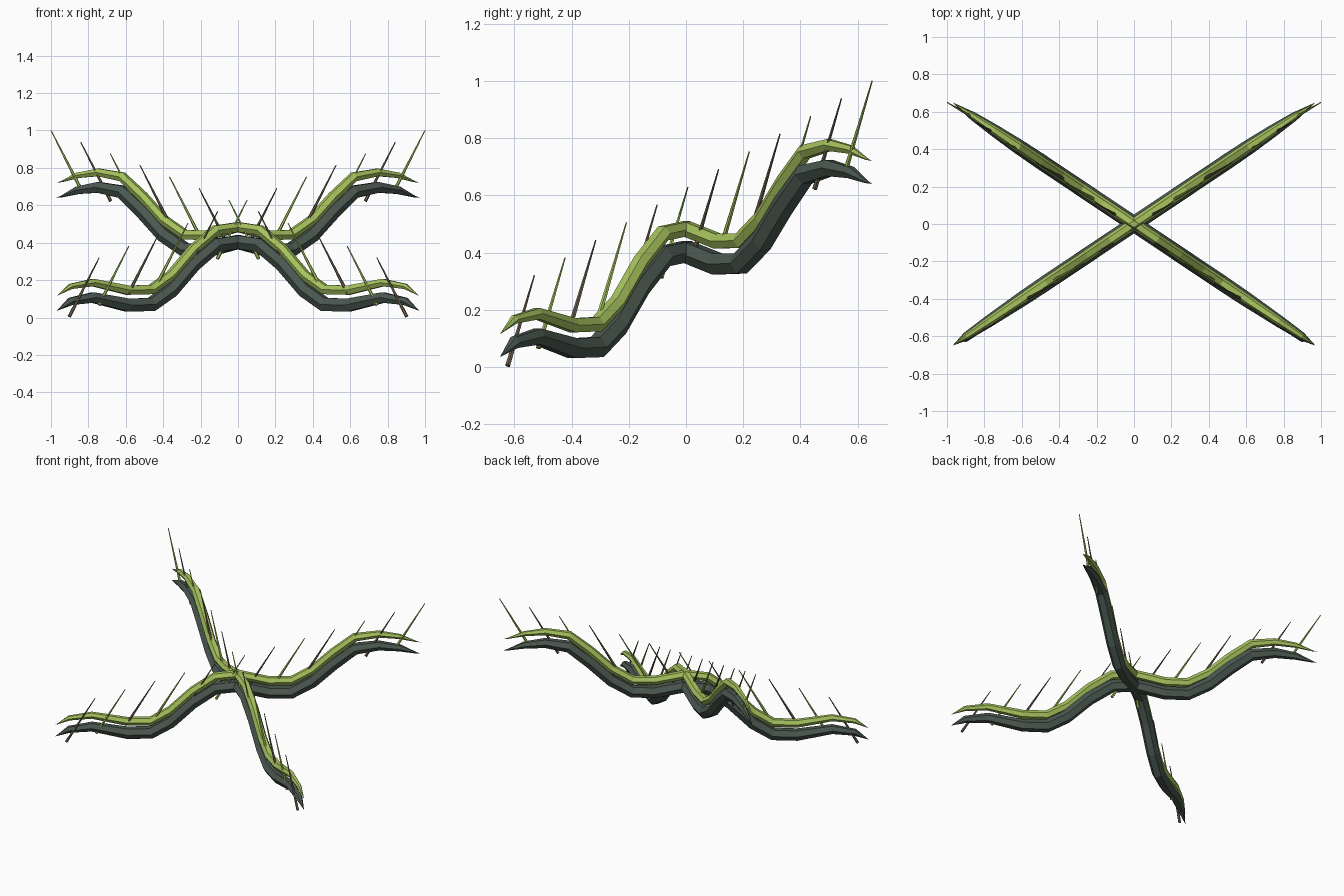
import bpy, bmesh, math
from mathutils import Vector

if "Cube" in bpy.data.objects:
    bpy.data.objects.remove(bpy.data.objects["Cube"])


def material(name, rgb):
    m = bpy.data.materials.new(name)
    m.diffuse_color = (*rgb, 1)
    m.use_nodes = True
    m.node_tree.nodes["Principled BSDF"].inputs["Base Color"].default_value = m.diffuse_color
    return m


LIME = material("lime green", (0.38, 0.54, 0.11))
DARK = material("dark moss", (0.068, 0.098, 0.08))
BROWN = material("thorn brown", (0.16, 0.125, 0.08))

# Shared wave of both vines: (y, z, thickness factor); x follows y along a diagonal
WAVE = [(-.65, .035, 0), (-.60, .086, .55), (-.52, .107, .76), (-.395, .066, .95),
        (-.31, .07, 1), (-.24, .145, 1), (-.16, .285, 1), (-.08, .387, 1),
        (0, .404, 1), (.11, .36, 1), (.19, .362, 1), (.265, .44, 1),
        (.34, .565, 1), (.415, .672, .95), (.50, .696, .78), (.575, .68, .55),
        (.63, .648, .15), (.65, .64, 0)]
SLOPE = 0.97 / 0.65


def finish(name, bm, mat):
    bmesh.ops.recalc_face_normals(bm, faces=bm.faces)
    me = bpy.data.meshes.new(name)
    bm.to_mesh(me)
    bm.free()
    me.materials.append(mat)
    ob = bpy.data.objects.new(name, me)
    bpy.context.collection.objects.link(ob)
    return ob


def loft(bm, pts, radii, sides, phase=0.0):
    """Sweep a polygon along points lying in one vertical plane; radius 0 makes a tip."""
    flat = (pts[-1] - pts[0])
    side = Vector((flat.y, -flat.x, 0)).normalized()
    rings = []
    for i, (p, r) in enumerate(zip(pts, radii)):
        t = (pts[min(i + 1, len(pts) - 1)] - pts[max(i - 1, 0)]).normalized()
        up = side.cross(t)
        if r == 0:
            rings.append([bm.verts.new(p)])
            continue
        rings.append([bm.verts.new(p + r * (math.cos(a) * side + math.sin(a) * up))
                      for a in (math.tau * k / sides + phase for k in range(sides))])
    for a, b in zip(rings, rings[1:]):
        for k in range(sides):
            n = (k + 1) % sides
            if len(a) == 1:
                bm.faces.new((a[0], b[n], b[k]))
            elif len(b) == 1:
                bm.faces.new((a[k], a[n], b[0]))
            else:
                bm.faces.new((a[k], a[n], b[n], b[k]))
    for ring in (rings[0], rings[-1]):
        if len(ring) > 2:
            bm.faces.new(ring)


def vine(name, sx, lift, radius, mat):
    bm = bmesh.new()
    pts = [Vector((sx * y * SLOPE, y, z + lift)) for y, z, _ in WAVE]
    loft(bm, pts, [radius * f for _, _, f in WAVE], 6)
    finish(name, bm, mat)


def thorns(name, sx, first, mat):
    # Evenly spaced leaning spikes, every second one of a row of twelve
    bm = bmesh.new()
    for i in range(first, 12, 2):
        tip = Vector((sx * (-.742 + .1583 * i), -.53 + .1073 * i, .32 + .0618 * i))
        base = tip - Vector((sx * .16, .093, .315))
        loft(bm, [base, tip], [.0095, .0025], 6)
    finish(name, bm, mat)


for label, sx in (("right", 1), ("left", -1)):
    vine(label + "_lower_vine", sx, 0, .042, DARK)
    vine(label + "_upper_vine", sx, .08, .030, LIME)
    thorns(label + "_brown_thorns", sx, 0, BROWN)
    thorns(label + "_green_thorns", sx, 1, LIME)
